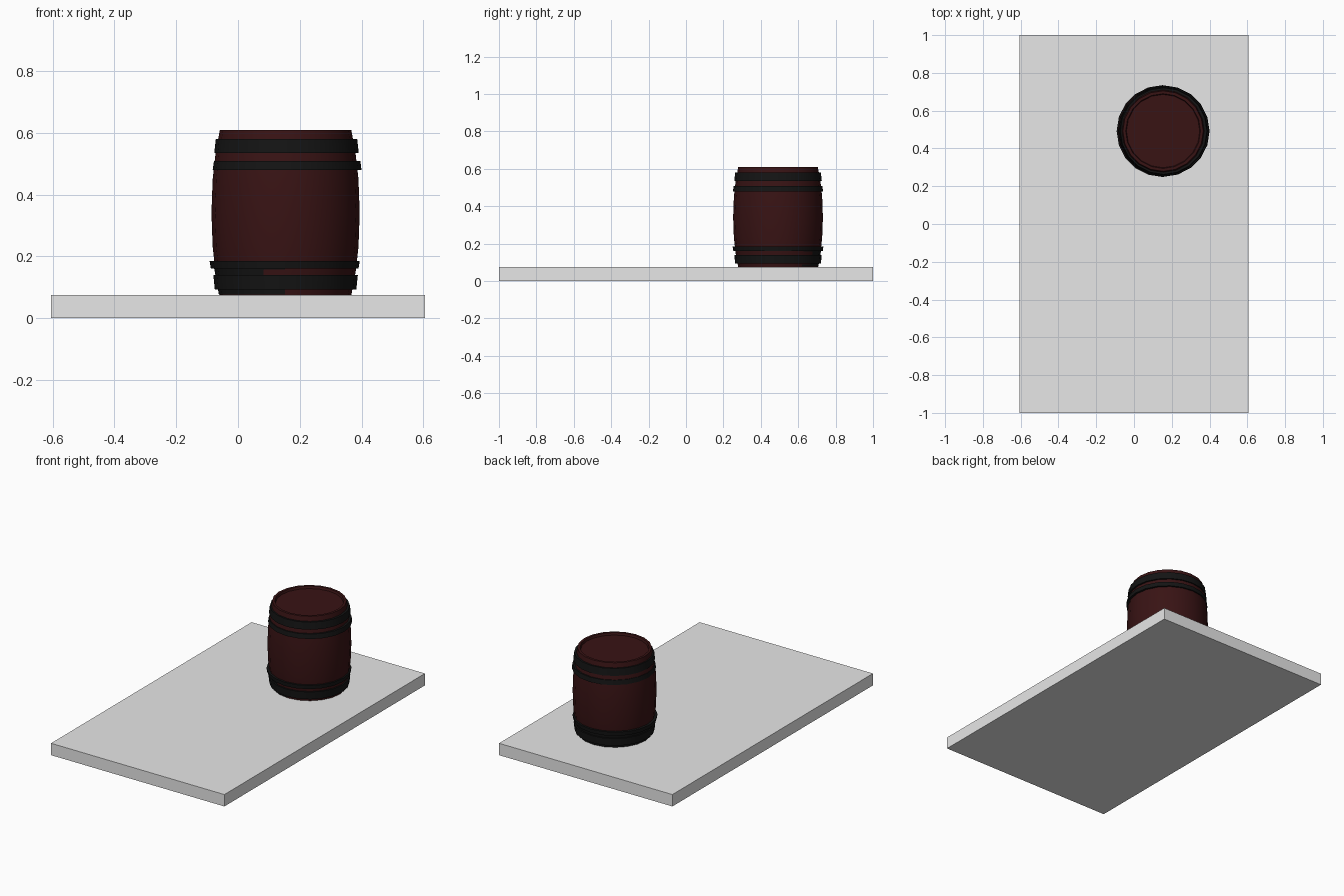
import bpy, bmesh, math
from mathutils import Matrix

cube = bpy.data.objects.get("Cube")
if cube:
    bpy.data.objects.remove(cube, do_unlink=True)

SIDES = 20
CX, CY = 0.154, 0.492


def material(name, rgb):
    m = bpy.data.materials.new(name)
    m.use_nodes = True
    m.diffuse_color = (*rgb, 1)
    bsdf = next(n for n in m.node_tree.nodes if n.type == 'BSDF_PRINCIPLED')
    bsdf.inputs["Base Color"].default_value = (*rgb, 1)
    return m


wood = material("dark red wood", (0.04, 0.0065, 0.007))
iron = material("black iron", (0.007, 0.007, 0.007))
grey = material("light grey", (0.8, 0.8, 0.8))


def finish(name, bm, mat, location, smooth=True):
    bmesh.ops.recalc_face_normals(bm, faces=bm.faces)
    mesh = bpy.data.meshes.new(name)
    bm.to_mesh(mesh)
    bm.free()
    mesh.materials.append(mat)
    obj = bpy.data.objects.new(name, mesh)
    obj.location = location
    bpy.context.collection.objects.link(obj)
    if smooth:
        bpy.ops.object.select_all(action='DESELECT')
        obj.select_set(True)
        bpy.context.view_layer.objects.active = obj
        bpy.ops.object.shade_smooth_by_angle(angle=math.radians(30))
    return obj


def lathe(name, profile, mat, x=CX, y=CY, ring=False):
    """Revolve (radius, height) points; a ring closes on itself, else ends are capped."""
    bm = bmesh.new()
    loops = []
    for r, z in profile:
        loops.append([bm.verts.new((r * math.cos(a), r * math.sin(a), z))
                      for a in (math.tau * i / SIDES for i in range(SIDES))])
    pairs = list(zip(loops, loops[1:]))
    if ring:
        pairs.append((loops[-1], loops[0]))
    else:
        bm.faces.new(loops[0])
        bm.faces.new(loops[-1])
    for low, high in pairs:
        for i in range(SIDES):
            j = (i + 1) % SIDES
            bm.faces.new((low[i], low[j], high[j], high[i]))
    return finish(name, bm, mat, (x, y, 0))


def hoop(name, z0, z1, r0, r1, x=CX, y=CY, depth=0.022):
    return lathe(name, [(r0 - depth, z0), (r0, z0), (r1, z1), (r1 - depth, z1)],
                 iron, x, y, ring=True)


# Flat base slab
bm = bmesh.new()
bmesh.ops.create_cube(bm, size=1, matrix=Matrix.Diagonal((1.21, 2, 0.075, 1)))
finish("base_slab", bm, grey, (0, 0, 0.0375), smooth=False)

# Bulging barrel with a shallow recessed lid
lathe("barrel_body", [
    (0.213, 0.075), (0.227, 0.15), (0.236, 0.23), (0.24, 0.34),
    (0.236, 0.45), (0.227, 0.53), (0.213, 0.608),
    (0.198, 0.608), (0.194, 0.594)], wood)

# Iron hoops
hoop("top_hoop", 0.534, 0.579, 0.234, 0.229, x=0.157)
hoop("upper_hoop", 0.479, 0.508, 0.241, 0.237, x=0.159)
hoop("lower_hoop", 0.16, 0.185, 0.239, 0.243, x=0.151)
hoop("bottom_hoop", 0.092, 0.14, 0.229, 0.234)

# Thin iron wrap at the foot, sitting slightly off centre
hoop("foot_wrap", 0.076, 0.16, 0.214, 0.229, x=CX - 0.002, y=CY + 0.001, depth=0.008)
